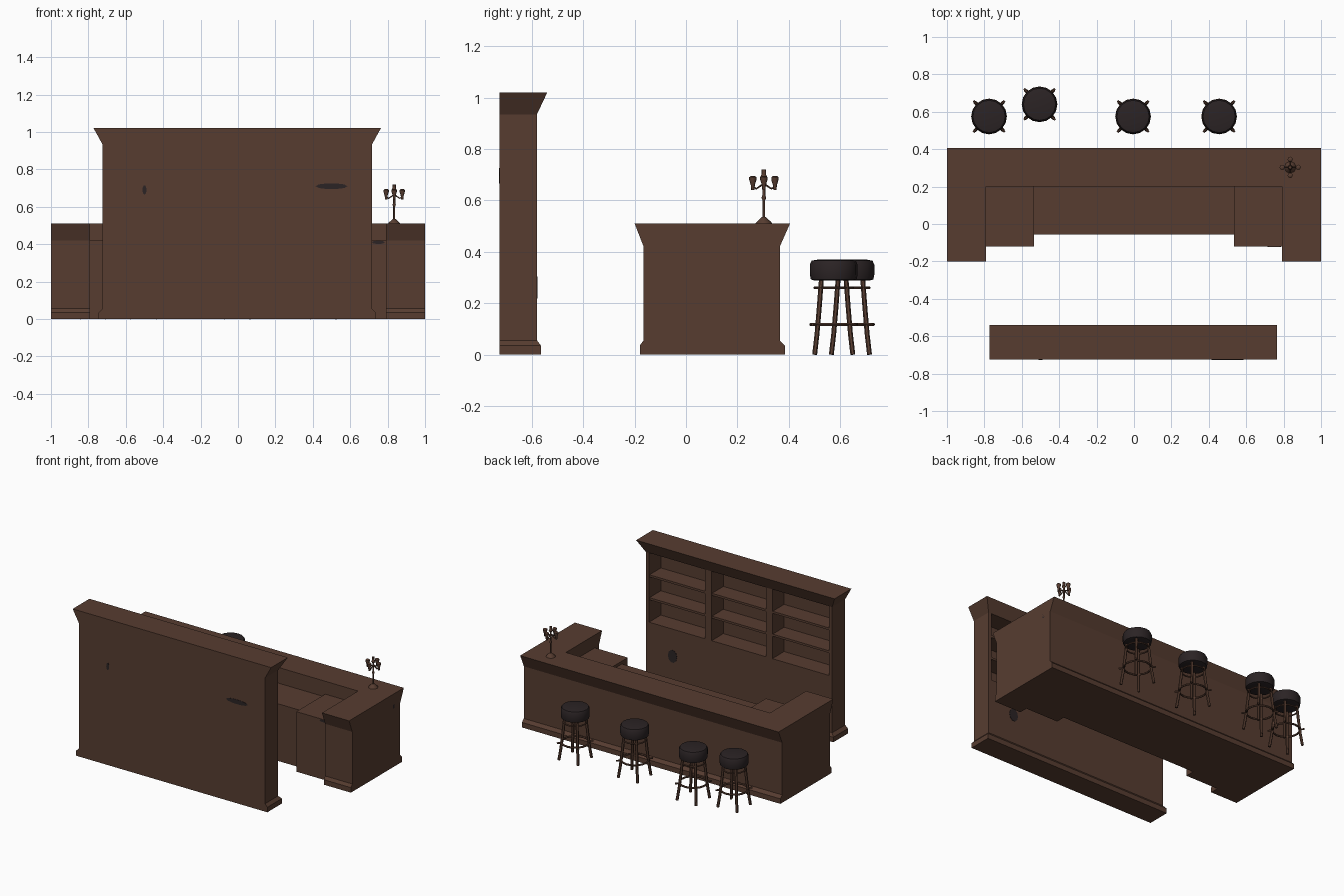
import bpy, bmesh, math
from mathutils import Vector

if "Cube" in bpy.data.objects:
    bpy.data.objects.remove(bpy.data.objects["Cube"])

def material(name, rgb):
    m = bpy.data.materials.new(name)
    m.diffuse_color = (*rgb, 1)
    m.use_nodes = True
    m.node_tree.nodes["Principled BSDF"].inputs["Base Color"].default_value = m.diffuse_color
    return m

WOOD = material("dark_wood", (0.095, 0.046, 0.030))
LEATHER = material("black_leather", (0.024, 0.017, 0.018))

def finish(name, bm, mat, smooth=False):
    bmesh.ops.recalc_face_normals(bm, faces=bm.faces[:])
    me = bpy.data.meshes.new(name)
    bm.to_mesh(me)
    bm.free()
    me.materials.append(mat)
    if smooth:
        me.shade_smooth()
        me.set_sharp_from_angle(angle=math.radians(45))
    ob = bpy.data.objects.new(name, me)
    bpy.context.collection.objects.link(ob)
    return ob

def loft(name, rings, mat, smooth=False):
    """Skin a list of equal-length point rings and cap both ends."""
    bm = bmesh.new()
    vs = [[bm.verts.new(p) for p in r] for r in rings]
    n = len(rings[0])
    for a, b in zip(vs, vs[1:]):
        for i in range(n):
            j = (i + 1) % n
            bm.faces.new((a[i], a[j], b[j], b[i]))
    bm.faces.new(vs[0])
    bm.faces.new(vs[-1])
    return finish(name, bm, mat, smooth)

def rect(x0, x1, y0, y1, z):
    return [(x0, y0, z), (x1, y0, z), (x1, y1, z), (x0, y1, z)]

def box(name, x0, x1, y0, y1, z0, z1, mat=WOOD):
    return loft(name, [rect(x0, x1, y0, y1, z0), rect(x0, x1, y0, y1, z1)], mat)

def extrude_x(name, profile, x0, x1):
    return loft(name, [[(x, y, z) for y, z in profile] for x in (x0, x1)], WOOD)

def lathe(name, profile, cx, cy, mat, n=16):
    rings = [[(cx + r * math.cos(2 * math.pi * i / n),
               cy + r * math.sin(2 * math.pi * i / n), z) for i in range(n)]
             for r, z in profile]
    return loft(name, rings, mat, True)

def tube(name, pts, r, n=6):
    """Round bar following points."""
    pts = [Vector(p) for p in pts]
    rings = []
    for i, p in enumerate(pts):
        d = (pts[min(i + 1, len(pts) - 1)] - pts[max(i - 1, 0)]).normalized()
        ref = Vector((0, 0, 1)) if abs(d.z) < 0.8 else Vector((1, 0, 0))
        u = d.cross(ref).normalized()
        v = d.cross(u)
        rings.append([p + r * (u * math.cos(2 * math.pi * k / n) +
                               v * math.sin(2 * math.pi * k / n)) for k in range(n)])
    return loft(name, rings, WOOD, True)

def hoop(name, cx, cy, z, R, r, n=16, m=6):
    bm = bmesh.new()
    vs = [[bm.verts.new((cx + (R + r * math.cos(2 * math.pi * k / m)) * math.cos(2 * math.pi * i / n),
                         cy + (R + r * math.cos(2 * math.pi * k / m)) * math.sin(2 * math.pi * i / n),
                         z + r * math.sin(2 * math.pi * k / m))) for k in range(m)] for i in range(n)]
    for i in range(n):
        a, b = vs[i], vs[(i + 1) % n]
        for k in range(m):
            l = (k + 1) % m
            bm.faces.new((a[k], a[l], b[l], b[k]))
    return finish(name, bm, WOOD, True)

def stain(name, axis, c, ru, rz):
    """Thin dark oval plate on a wall facing x or y."""
    rings = []
    for t in (-0.002, 0.002):
        ring = []
        for i in range(10):
            a = 2 * math.pi * i / 10
            u, w = ru * math.cos(a), rz * math.sin(a)
            ring.append((c[0] + t, c[1] + u, c[2] + w) if axis == 'x'
                        else (c[0] + u, c[1] + t, c[2] + w))
        rings.append(ring)
    loft(name, rings, LEATHER)

# Bar counter: moulded wings and front, all open to the back
wing = [(-.18, 0), (-.18, .035), (-.165, .055), (-.165, .42), (-.2, .51),
        (.405, .51), (.365, .42), (.365, .055), (.385, .035), (.385, 0)]
front = [(.2, 0), (.2, .51)] + wing[5:]
extrude_x("bar_front", front, -.79, .79)
for s, side in ((-1, "left"), (1, "right")):
    extrude_x("bar_wing_" + side, wing, *sorted((s * .79, s * 1.0)))
    box("bar_cabinet_" + side, *sorted((s * .535, s * .79)), -.12, .2, 0, .42)
box("bar_worktop", -.535, .535, -.055, .2, 0, .40)

# Back cabinet: base, lower body, shelf case and crown
X0, X1, YB, YF = -.725, .717, -.725, -.58
loft("cabinet_lower", [rect(-.745, .735, YB, -.565, 0), rect(-.745, .735, YB, -.565, .035),
                       rect(X0, X1, YB, YF, .055), rect(X0, X1, YB, YF, .45)], WOOD)
box("cabinet_back_panel", X0, X1, YB, -.71, .45, .935)
for name, a, b in (("left_side", X0, X0 + .025), ("right_side", X1 - .025, X1),
                   ("left_divider", -.262, -.212), ("right_divider", .208, .258)):
    box("cabinet_" + name, a, b, -.71, YF, .45, .935)
for i, z in enumerate((.605, .765)):
    box("cabinet_shelf_%d" % (i + 1), X0 + .025, X1 - .025, -.71, YF - .004, z, z + .015)
loft("cabinet_crown", [rect(X0, X1, YB, YF, .935),
                       rect(-.772, .764, YB, -.54, 1.02)], WOOD)

# Dark marks on the woodwork
stain("mark_back_wide", 'y', (.5, YB, .71), .085, .016)
stain("mark_back_small", 'y', (-.5, YB, .69), .011, .025)
stain("mark_cabinet_front", 'y', (.51, YF, .26), .035, .045)
stain("mark_bar_end", 'x', (1.0 - .002, .30, .42), .025, .018)
stain("mark_bar_cabinet", 'y', (.75, -.12, .41), .035, .009)

# Stools
for i, (cx, cy) in enumerate(((-.775, .575), (-.505, .64), (-.005, .575), (.455, .575))):
    tag = "stool_%d_" % (i + 1)
    lathe(tag + "seat", [(.075, .288), (.089, .292), (.093, .31), (.093, .35),
                         (.086, .365), (.06, .37)], cx, cy, LEATHER)
    for k in range(4):
        a = math.pi / 4 + k * math.pi / 2
        tube(tag + "leg_%d" % (k + 1),
             [(cx + r * math.cos(a), cy + r * math.sin(a), z)
              for r, z in ((.105, 0), (.092, .08), (.08, .18), (.068, .292))], .0095)
    hoop(tag + "foot_ring", cx, cy, .117, .089, .0065)
    hoop(tag + "upper_ring", cx, cy, .26, .074, .005)
    for k in range(4):
        a = math.pi / 4 + k * math.pi / 2
        tube(tag + "peg_%d" % (k + 1),
             [(cx + r * math.cos(a), cy + r * math.sin(a), .117) for r in (.08, .118)], .006)

# Candle holder
cx, cy = .835, .303
lathe("candle_base", [(.032, .51), (.03, .514), (.008, .535)], cx, cy, WOOD, 8)
lathe("candle_stem", [(.005, .53), (.005, .60), (.009, .61), (.006, .62), (.006, .68),
                      (.014, .69), (.009, .70), (.009, .72)], cx, cy, WOOD, 8)
for k in range(4):
    dx, dy = math.cos(k * math.pi / 2), math.sin(k * math.pi / 2)
    tube("candle_arm_%d" % (k + 1),
         [(cx + r * dx, cy + r * dy, z) for r, z in
          ((0, .665), (.015, .655), (.03, .645), (.043, .655))], .004)
    lathe("candle_cup_%d" % (k + 1), [(.006, .64), (.008, .66), (.014, .68), (.014, .69), (.008, .695)],
          cx + .043 * dx, cy + .043 * dy, WOOD, 8)
